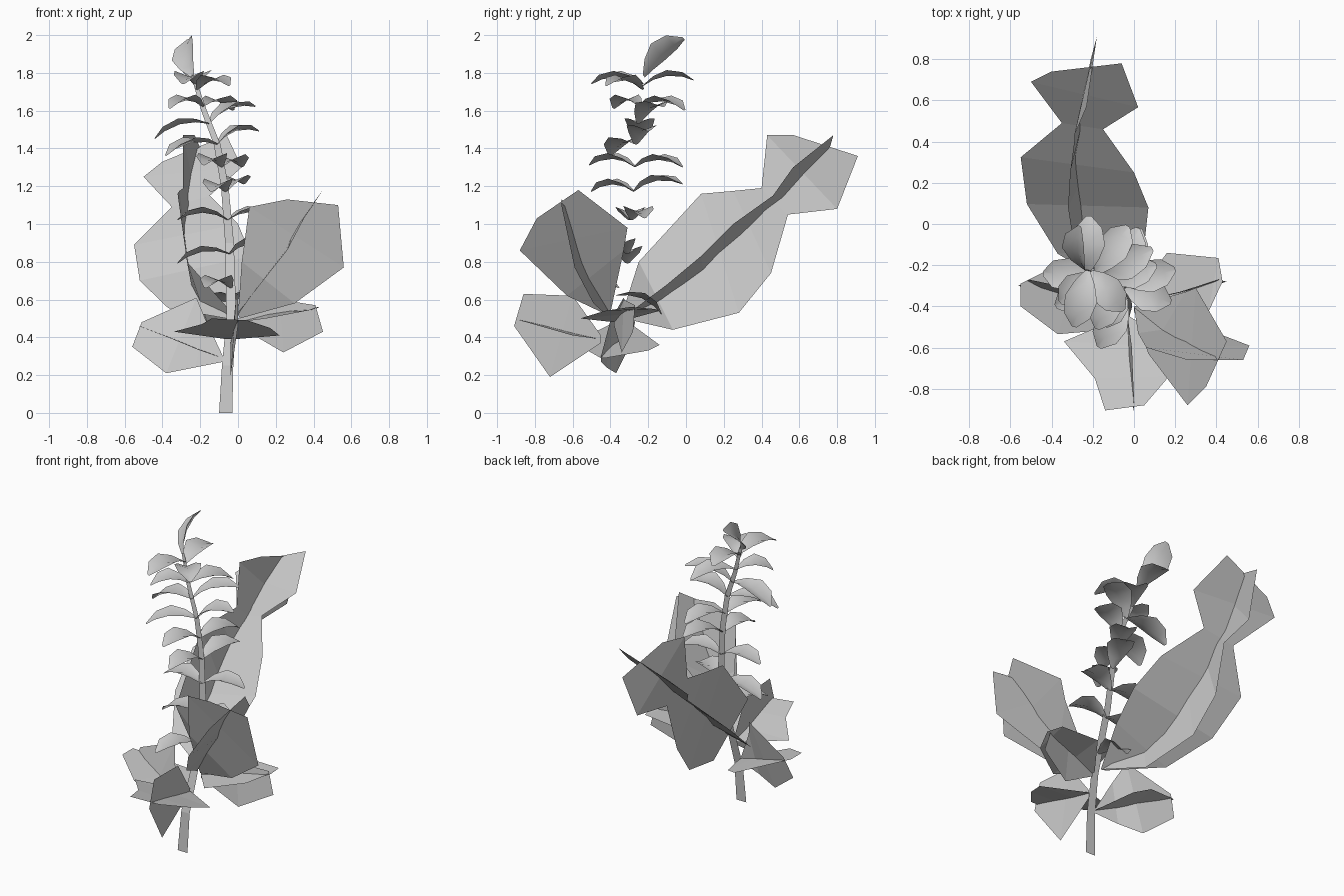
import bpy
from math import sin, cos, radians
from mathutils import Vector


def mesh(name, verts, faces, smooth=False):
    me = bpy.data.meshes.new(name)
    me.from_pydata([tuple(v) for v in verts], [], faces)
    for p in me.polygons:
        p.use_smooth = smooth
    ob = bpy.data.objects.new(name, me)
    bpy.context.collection.objects.link(ob)
    return ob


def card(name, left, right):
    """Flat leaf card bridged between its two edges."""
    n = len(left)
    faces = [(i, n + i, n + i + 1, i + 1) for i in range(n - 1)]
    return mesh(name, left + right, faces)


# Stem: flat ribbon along a leaning path
PATH = [Vector(p) for p in ((-.065, -.475, 0), (-.055, -.46, .25), (-.035, -.4, .5),
                            (-.045, -.295, .9), (-.07, -.275, 1.2), (-.11, -.265, 1.42),
                            (-.18, -.245, 1.6), (-.24, -.22, 1.79))]
HALF = (.035, .03, .026, .023, .02, .018, .015, .01)
card("stem", [p - Vector((h, 0, 0)) for p, h in zip(PATH, HALF)],
     [p + Vector((h, 0, 0)) for p, h in zip(PATH, HALF)])


def stem_at(z):
    for a, b in zip(PATH, PATH[1:]):
        if z <= b.z:
            return a.lerp(b, (z - a.z) / (b.z - a.z))
    return PATH[-1]


# Small arched, cupped leaves: node height and tip
def small_leaf(i, z, tip, arch=.04, roll=0):
    base, tip = stem_at(z), Vector(tip)
    d = tip - base
    side = d.cross(Vector((0, 0, 1))).normalized()
    up = side.cross(d).normalized()
    r = radians(roll)
    side, up = side * cos(r) + up * sin(r), up * cos(r) - side * sin(r)
    verts, faces = [], []
    rows = ((0, .012), (.22, .05), (.5, .08), (.8, .065), (1, .012))
    for s, w in rows:
        c = base + d * s + up * (arch * 4 * s * (1 - s))
        for k in (-1, 0, 1):
            verts.append(c + side * (k * w) + up * (abs(k) * w * .38))
    for r in range(len(rows) - 1):
        for k in (0, 1):
            a = r * 3 + k
            faces.append((a, a + 1, a + 4, a + 3))
    mesh("small_leaf_%d" % i, verts, faces, True)


LEAVES = [
    (1.73, (-.22, .04, 1.76)), (1.74, (-.29, -.5, 1.74)),
    (1.71, (-.05, -.42, 1.73)), (1.62, (-.36, -.38, 1.61)),
    (1.62, (-.03, -.01, 1.6)), (1.53, (.09, -.12, 1.62)),
    (1.53, (-.44, -.24, 1.45)), (1.42, (.11, -.2, 1.49)),
    (1.42, (-.38, -.4, 1.36)), (1.3, (.02, -.02, 1.3)),
    (1.3, (-.18, -.51, 1.31)), (1.17, (.03, -.02, 1.21)),
    (1.17, (-.14, -.5, 1.17)), (1.02, (.2, -.22, 1.03)),
    (1.02, (-.32, -.3, 1.02)), (.84, (.18, -.38, .87)),
    (.84, (-.32, -.31, .79)), (.66, (-.17, -.6, .66)),
    (.62, (-.05, -.13, .52)),
]
for i, (z, tip) in enumerate(LEAVES):
    small_leaf(i, z, tip)
small_leaf(len(LEAVES), 1.78, (-.26, -.01, 1.98), .035, 50)

# Big back leaf: two crossed cards
card("back_leaf_wide",
     [(-.06, -.33, .5), (-.37, -.145, .555), (-.52, .097, .7), (-.55, .324, .89),
      (-.35, .49, 1.09), (-.5, .69, 1.25), (-.4, .74, 1.33)],
     [(-.03, -.34, .5), (.05, -.1, .68), (.07, .08, .83), (0, .25, 1.0),
      (-.15, .46, 1.15), (.02, .567, 1.3), (-.06, .78, 1.47)])
card("back_leaf_upright",
     [(-.05, -.33, .55), (-.27, -.25, .8), (-.32, .08, 1.16), (-.31, .25, 1.175),
      (-.29, .4, 1.19), (-.29, .43, 1.47), (-.23, .57, 1.47)],
     [(-.04, -.33, .5), (-.15, -.07, .44), (-.22, .28, .53), (-.25, .45, .74),
      (-.24, .54, 1.05), (-.21, .8, 1.08), (-.18, .91, 1.36)])

# Front right leaf
card("front_right_leaf_wide",
     [(0, -.4, .52), (.02, -.53, .8), (.06, -.6, 1.09), (.26, -.66, 1.13)],
     [(.01, -.4, .5), (.3, -.49, .58), (.56, -.59, .77), (.53, -.66, 1.1)])
card("front_right_leaf_cross",
     [(0, -.4, .53), (.25, -.33, .86), (.3, -.31, .98), (.45, -.57, 1.18)],
     [(0, -.42, .52), (.07, -.63, .62), (.26, -.88, .86), (.35, -.79, 1.03)])

# Lower right leaf
card("right_leaf_wide",
     [(0, -.36, .48), (.16, -.14, .54), (.41, -.165, .55), (.43, -.28, .56)],
     [(0, -.38, .48), (.15, -.56, .5), (.36, -.43, .54), (.42, -.3, .56)])
card("right_leaf_upright",
     [(0, -.38, .5), (.22, -.33, .6), (.41, -.27, .57)],
     [(0, -.38, .46), (.24, -.34, .32), (.45, -.28, .43)])

# Lower left leaf
card("left_leaf_upright",
     [(-.08, -.45, .3), (-.17, -.4, .49), (-.22, -.33, .61), (-.51, -.27, .48)],
     [(-.08, -.45, .27), (-.23, -.42, .24), (-.38, -.37, .21), (-.56, -.3, .35)])
card("left_leaf_wide",
     [(-.08, -.45, .29), (-.2, -.52, .33), (-.37, -.535, .4), (-.55, -.4, .47)],
     [(-.08, -.43, .29), (-.16, -.2, .33), (-.25, -.14, .36), (-.55, -.29, .47)])

# Front leaf
card("front_leaf_wide",
     [(-.06, -.45, .39), (-.34, -.57, .43), (-.19, -.75, .47), (-.14, -.905, .5)],
     [(-.02, -.45, .39), (.22, -.6, .41), (.17, -.74, .45), (.05, -.88, .49)])
card("front_leaf_upright",
     [(-.03, -.45, .41), (-.01, -.6, .62), (0, -.86, .63)],
     [(-.04, -.45, .37), (-.04, -.72, .19), (0, -.91, .46)])
